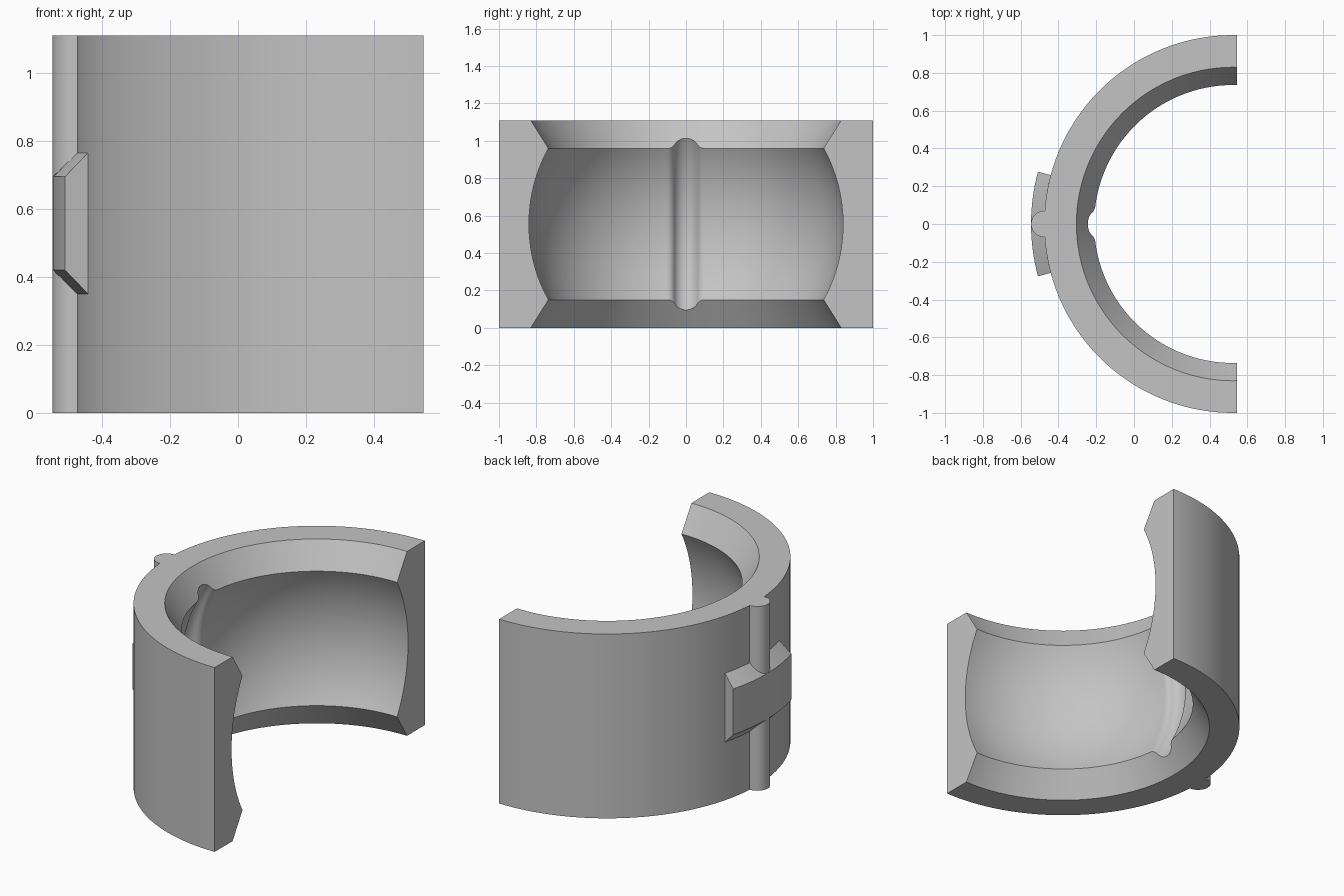
import bpy, bmesh, math

cube = bpy.data.objects.get("Cube")
if cube:
    bpy.data.objects.remove(cube, do_unlink=True)

AXIS_X = 0.525      # centre line of the ring
OVERHANG = 0.02     # the ring runs slightly past the half turn
HEIGHT = 1.11
MID = HEIGHT / 2
OUTER = 1.0
BALL = 0.84         # spherical seat radius
RIM = 0.83          # chamfer radius at the end faces
LIP_DZ, LIP_R = 0.405, 0.736
SLOPE = (RIM - LIP_R) / (MID - LIP_DZ)
GROOVE_HALF, GROOVE_DEPTH = 0.10, 0.056
RIB = 0.07

grey = bpy.data.materials.new("light grey")
grey.use_nodes = True
colour = (0.55, 0.55, 0.55, 1)
grey.diffuse_color = colour
grey.node_tree.nodes["Principled BSDF"].inputs["Base Color"].default_value = colour


def finish(name, bm):
    bmesh.ops.recalc_face_normals(bm, faces=bm.faces[:])
    mesh = bpy.data.meshes.new(name)
    bm.to_mesh(mesh)
    bm.free()
    mesh.materials.append(grey)
    obj = bpy.data.objects.new(name, mesh)
    bpy.context.collection.objects.link(obj)
    bpy.ops.object.select_all(action='DESELECT')
    obj.select_set(True)
    bpy.context.view_layer.objects.active = obj
    bpy.ops.object.shade_smooth_by_angle(angle=math.radians(30))
    return obj


def loft(name, sections):
    """Join closed sections of equal length and cap both ends."""
    bm = bmesh.new()
    loops = [[bm.verts.new(p) for p in s] for s in sections]
    n = len(loops[0])
    for a, b in zip(loops, loops[1:]):
        for i in range(n):
            j = (i + 1) % n
            bm.faces.new((a[i], a[j], b[j], b[i]))
    bm.faces.new(loops[0])
    bm.faces.new(loops[-1])
    return finish(name, bm)


def polar(r, angle, z):
    return (AXIS_X - r * math.cos(angle), r * math.sin(angle), z)


def groove(y):
    """Depth of the rounded groove: a convex arc blended into fillets."""
    y = abs(y)
    if y >= GROOVE_HALF:
        return 0.0
    phi = 2 * math.atan(GROOVE_DEPTH / GROOVE_HALF)
    total = GROOVE_HALF / math.sin(phi)
    r1 = 0.6 * total
    r2 = total - r1
    if y < r1 * math.sin(phi):
        return GROOVE_DEPTH - r1 + math.sqrt(r1 * r1 - y * y)
    return r2 - math.sqrt(r2 * r2 - (GROOVE_HALF - y) ** 2)


def ring_section(t):
    """Cross-section of the ring; t runs from -1 to 1 along the half turn."""
    def place(r, z):
        return polar(r, t * (math.pi / 2 + math.asin(OVERHANG / r)), z)

    def side(r):
        return r * math.sin(t * (math.pi / 2 + math.asin(OVERHANG / r)))

    # Height where the seat meets the chamfer cone
    ball = BALL + groove(side(0.75))
    base = LIP_R - SLOPE * LIP_DZ
    a, b, c = 1 + SLOPE ** 2, base * SLOPE, base ** 2 - ball ** 2
    lip = (-b + math.sqrt(b * b - a * c)) / a

    pts = [place(OUTER, HEIGHT), place(OUTER, 0), place(RIM, 0)]
    steps = 24
    for i in range(steps + 1):
        dz = lip * (2 * i / steps - 1)
        if i in (0, steps):
            r = base + SLOPE * lip
        else:
            r0 = math.sqrt(BALL ** 2 - dz ** 2)
            r = math.sqrt((BALL + groove(side(r0))) ** 2 - dz ** 2)
        pts.append(place(r, MID + dz))
    pts.append(place(RIM, HEIGHT))
    return pts


# Half ring, with extra columns across the groove
coarse = [i / 48 for i in range(-48, 49)]
fine_limit = 0.1
fine = [fine_limit * i / 24 for i in range(-24, 25)]
columns = sorted([t for t in coarse if abs(t) > fine_limit + 0.005] + fine)
loft("half_ring", [ring_section(t) for t in columns])

# Upright half-round rib on the outside
rib_x = AXIS_X - OUTER
outline = [(rib_x + 0.006, RIB), (rib_x + 0.006, -RIB)]
for i in range(25):
    a = -math.pi / 2 + math.pi * i / 24
    outline.append((rib_x - RIB * math.cos(a), RIB * math.sin(a)))
loft("outer_rib", [[(x, y, z) for x, y in outline] for z in (0, HEIGHT)])

# Curved locating pad with sloping top and bottom
PAD_ANGLE = math.radians(15)
pad_profile = [(0.99, 0.35), (OUTER, 0.35), (OUTER + RIB, 0.42),
               (OUTER + RIB, 0.695), (OUTER, 0.765), (0.99, 0.765)]
loft("locating_pad", [[polar(r, PAD_ANGLE * i / 10, z) for r, z in pad_profile]
                      for i in range(-10, 11)])
